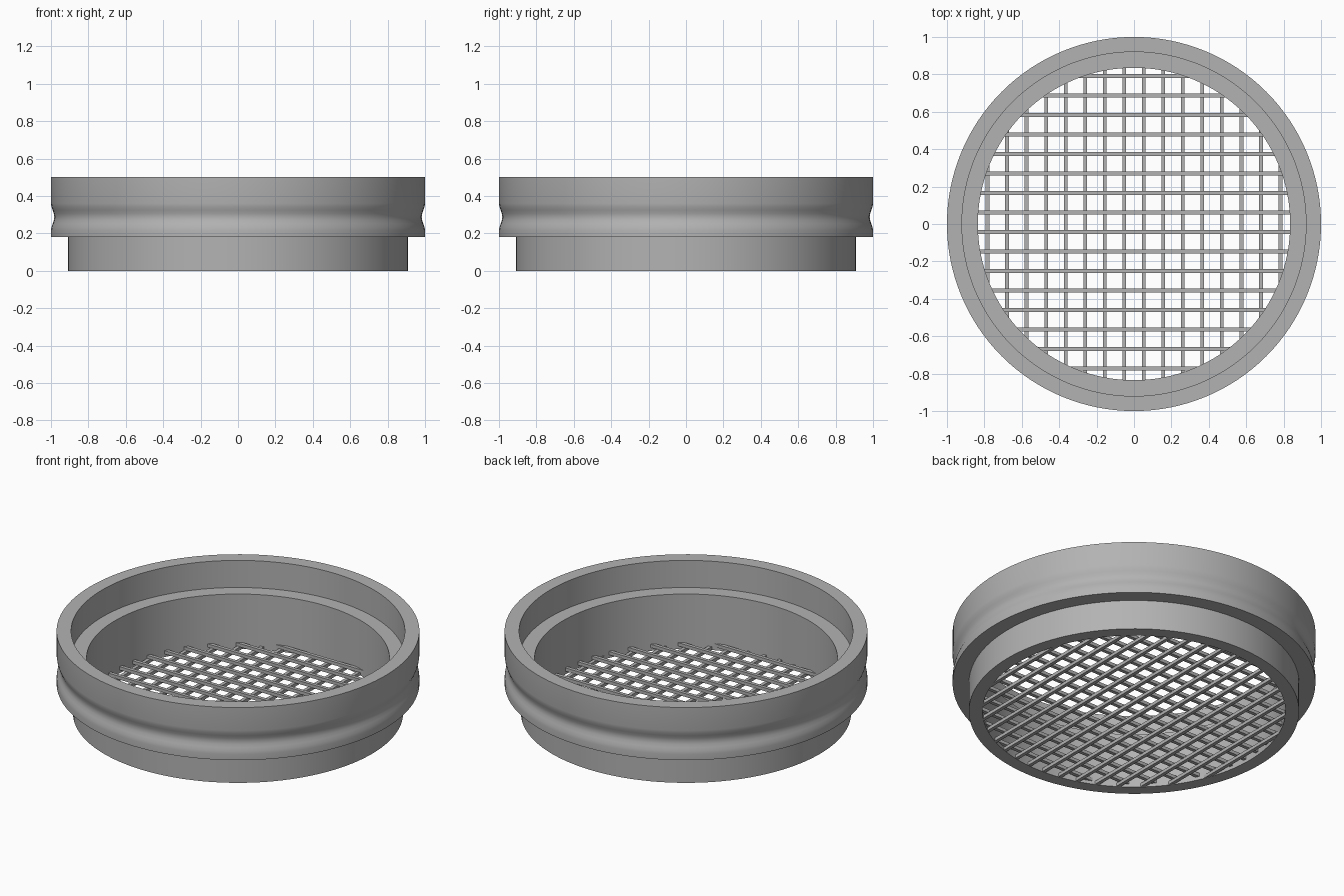
import bpy, bmesh, math

cube = bpy.data.objects.get("Cube")
if cube:
    bpy.data.objects.remove(cube, do_unlink=True)

# Material
grey = bpy.data.materials.new("plain grey")
grey.use_nodes = True
colour = (0.45, 0.45, 0.45, 1)
grey.diffuse_color = colour
grey.node_tree.nodes["Principled BSDF"].inputs["Base Color"].default_value = colour


def finish(bm, name):
    bmesh.ops.recalc_face_normals(bm, faces=bm.faces)
    mesh = bpy.data.meshes.new(name)
    bm.to_mesh(mesh)
    bm.free()
    mesh.materials.append(grey)
    obj = bpy.data.objects.new(name, mesh)
    bpy.context.collection.objects.link(obj)
    return obj


# Stepped ring: closed profile (radius, height) spun round the z axis
SEGMENTS = 128
TOP, STEP, LEDGE = 0.5, 0.18, 0.335
INNER = 0.835
groove = [(1 - 0.018 * math.sin(math.pi * i / 8) ** 2, 0.215 + 0.145 * i / 8)
          for i in range(9)]
profile = ([(INNER, 0), (0.91, 0), (0.91, STEP), (1, STEP)] + groove +
           [(1, TOP), (0.92, TOP), (0.92, LEDGE), (INNER, LEDGE)])

bm = bmesh.new()
rings = []
for s in range(SEGMENTS):
    a = 2 * math.pi * s / SEGMENTS
    rings.append([bm.verts.new((r * math.cos(a), r * math.sin(a), z)) for r, z in profile])
for s in range(SEGMENTS):
    here, there = rings[s], rings[(s + 1) % SEGMENTS]
    for i in range(len(profile)):
        j = (i + 1) % len(profile)
        bm.faces.new((here[i], there[i], there[j], here[j]))
ring = finish(bm, "sieve_ring")
bpy.context.view_layer.objects.active = ring
ring.select_set(True)
bpy.ops.object.shade_smooth_by_angle(angle=math.radians(35))
ring.select_set(False)


# Screen: two crossed layers of square bars, each trimmed to the ring wall
def bar_layer(name, along_x, shift, low, high, width=0.021, pitch=0.1043, count=16):
    bm = bmesh.new()
    for i in range(count):
        c = (i - (count - 1) / 2) * pitch + shift
        half = math.sqrt((INNER + 0.03) ** 2 - c * c)
        cube = bmesh.ops.create_cube(bm, size=1)["verts"]
        for v in cube:
            along, across = v.co.x * 2 * half, c + v.co.y * width
            z = (low + high) / 2 + v.co.z * (high - low)
            v.co = (along, across, z) if along_x else (across, along, z)
    return finish(bm, name)


bar_layer("screen_lower_bars", False, 0, 0.002, 0.022)
bar_layer("screen_upper_bars", True, 0.01, 0.02, 0.04)
